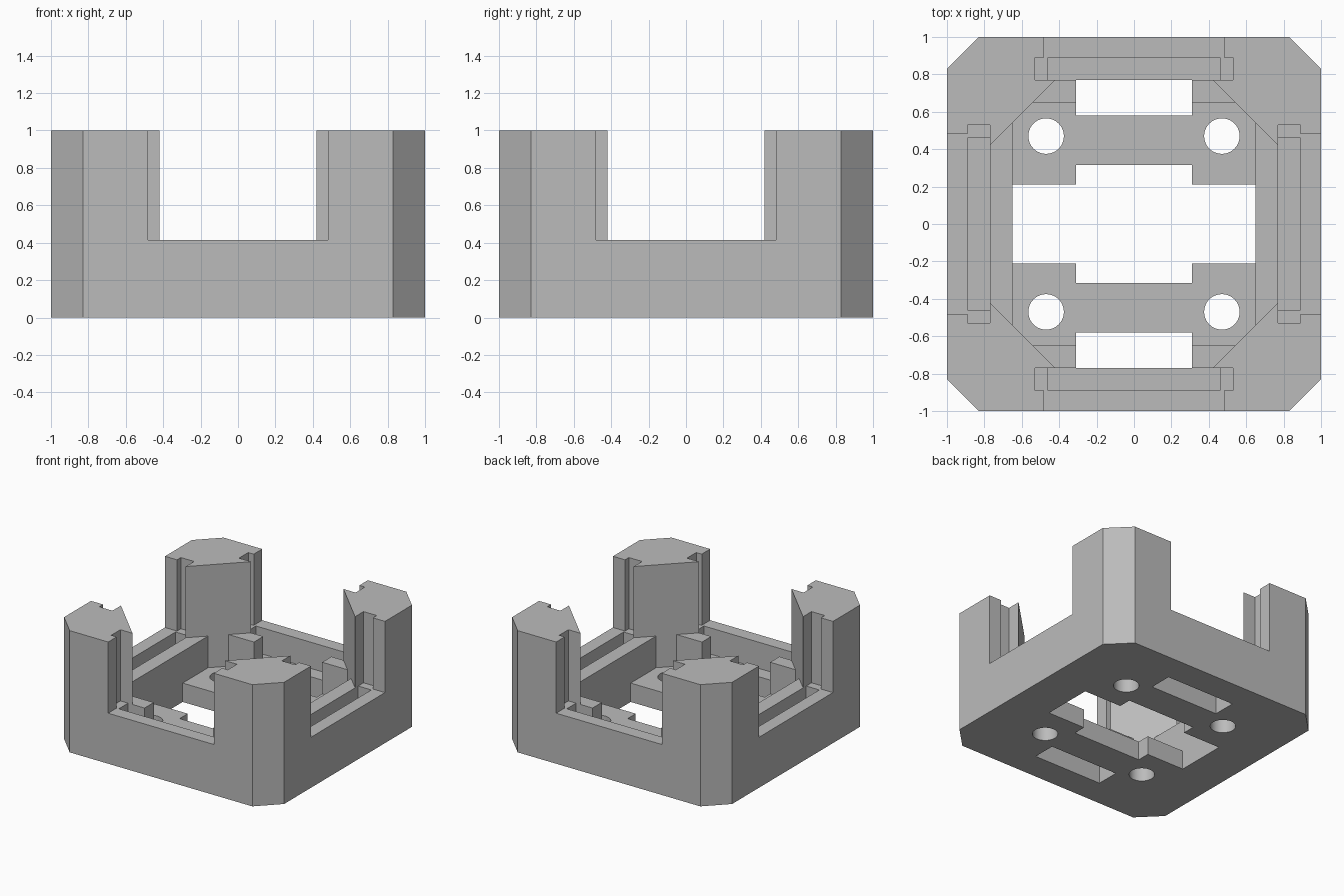
import bpy
import bmesh
import math

default = bpy.data.objects.get("Cube")
if default:
    bpy.data.objects.remove(default, do_unlink=True)

FLOOR, SLOT, SILL, TOP = 0.155, 0.2, 0.415, 1.0
ABOVE = 1.2

grey = bpy.data.materials.new("mid grey")
grey.use_nodes = True
colour = (0.5, 0.5, 0.5, 1)
grey.diffuse_color = colour
grey.node_tree.nodes["Principled BSDF"].inputs["Base Color"].default_value = colour


def prism(name, outline, low, high):
    """Upright solid with the given plan outline."""
    bm = bmesh.new()
    base = bm.faces.new([bm.verts.new((x, y, low)) for x, y in outline])
    grown = bmesh.ops.extrude_face_region(bm, geom=[base])["geom"]
    tops = [v for v in grown if isinstance(v, bmesh.types.BMVert)]
    bmesh.ops.translate(bm, verts=tops, vec=(0, 0, high - low))
    bmesh.ops.recalc_face_normals(bm, faces=bm.faces)
    mesh = bpy.data.meshes.new(name)
    bm.to_mesh(mesh)
    bm.free()
    obj = bpy.data.objects.new(name, mesh)
    bpy.context.scene.collection.objects.link(obj)
    obj.data.materials.append(grey)
    return obj


def octagon(half, corner):
    """Square of the given half width with its corners cut off."""
    return [(half, -corner), (half, corner), (corner, half), (-corner, half),
            (-half, corner), (-half, -corner), (-corner, -half), (corner, -half)]


def rect(x0, x1, y0, y1):
    return [(x0, y0), (x1, y0), (x1, y1), (x0, y1)]


def turned(outline, quarter):
    """Outline rotated by quarter turns about the centre."""
    for _ in range(quarter):
        outline = [(-y, x) for x, y in outline]
    return outline


housing = prism("housing", octagon(1.0, 0.83), 0, TOP)


def cut(name, outline, low, high):
    cutter = prism(name, outline, low, high)
    mod = housing.modifiers.new(name, "BOOLEAN")
    mod.operation = "DIFFERENCE"
    mod.solver = "EXACT"
    mod.object = cutter
    bpy.context.view_layer.objects.active = housing
    bpy.ops.object.modifier_apply(modifier=name)
    bpy.data.objects.remove(cutter, do_unlink=True)


# Central cavity, wider between the corner posts
cut("cavity", octagon(0.65, 0.54), FLOOR, ABOVE)
cut("upper_cavity", octagon(0.77, 0.42), SILL, ABOVE)

# Side openings with panel grooves and deeper slots below the sill
for q in range(4):
    cut("opening", turned(rect(-0.48, 0.48, 0.83, 1.1), q), SILL, ABOVE)
    cut("groove", turned(rect(-0.53, 0.53, 0.77, 0.89), q), SILL, ABOVE)
    cut("slot", turned(rect(-0.46, 0.46, 0.77, 0.89), q), SLOT, SILL + 0.1)

# Cross-shaped hole in the floor
cross = [(0.65, 0.21), (0.31, 0.21), (0.31, 0.315), (-0.31, 0.315), (-0.31, 0.21), (-0.65, 0.21)]
cut("floor_hole", cross + [(-x, -y) for x, y in cross], -0.1, FLOOR + 0.1)

# Windows through the floor and the front and back inner walls
for q in (0, 2):
    cut("window", turned(rect(-0.31, 0.31, 0.58, 0.77), q), -0.1, SILL + 0.1)

# Four round screw holes
for sx in (-1, 1):
    for sy in (-1, 1):
        ring = [(sx * 0.47 + 0.095 * math.cos(i * math.tau / 40),
                 sy * 0.47 + 0.095 * math.sin(i * math.tau / 40)) for i in range(40)]
        cut("screw_hole", ring, -0.1, FLOOR + 0.1)

bpy.ops.object.select_all(action="DESELECT")
housing.select_set(True)
bpy.context.view_layer.objects.active = housing
bpy.ops.object.shade_smooth_by_angle(angle=math.radians(30))
